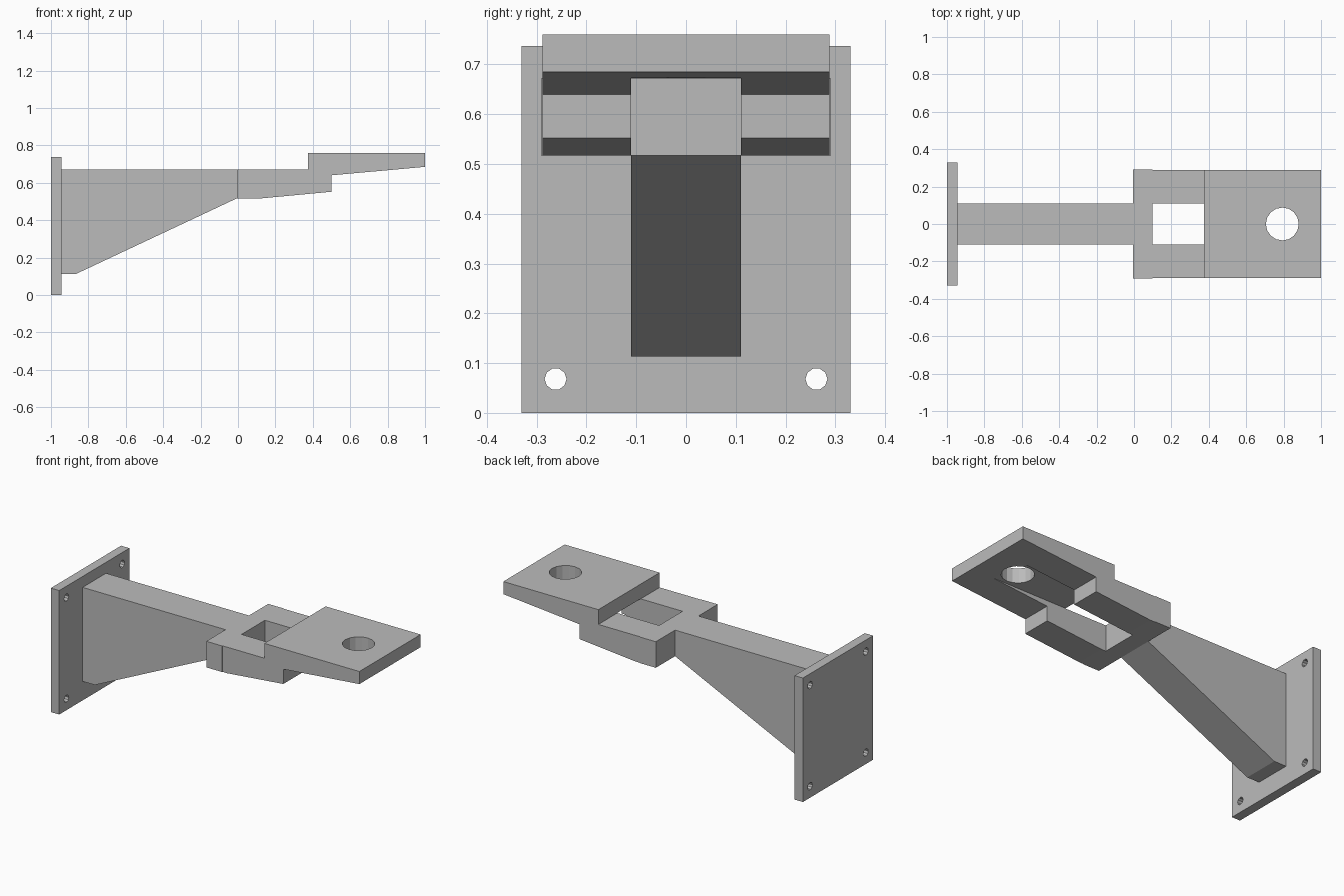
import bpy
import bmesh
from mathutils import Matrix

default = bpy.data.objects.get("Cube")
if default:
    bpy.data.objects.remove(default, do_unlink=True)

steel = bpy.data.materials.new("grey_metal")
steel.use_nodes = True
grey = (0.5, 0.5, 0.5, 1)
steel.diffuse_color = grey
steel.node_tree.nodes["Principled BSDF"].inputs["Base Color"].default_value = grey


def finish(name, bm):
    bmesh.ops.recalc_face_normals(bm, faces=bm.faces[:])
    mesh = bpy.data.meshes.new(name)
    bm.to_mesh(mesh)
    bm.free()
    mesh.materials.append(steel)
    obj = bpy.data.objects.new(name, mesh)
    bpy.context.collection.objects.link(obj)
    return obj


def extrude_profile(name, points, half_width):
    """Side profile in x and z, extruded evenly along y."""
    bm = bmesh.new()
    face = bm.faces.new([bm.verts.new((x, -half_width, z)) for x, z in points])
    result = bmesh.ops.extrude_face_region(bm, geom=[face])
    verts = [v for v in result["geom"] if isinstance(v, bmesh.types.BMVert)]
    bmesh.ops.translate(bm, vec=(0, 2 * half_width, 0), verts=verts)
    return finish(name, bm)


def box(name, x0, x1, half_width, z0, z1):
    return extrude_profile(name, [(x0, z0), (x1, z0), (x1, z1), (x0, z1)], half_width)


def cylinder(name, centre, radius, depth, sides, axis):
    bm = bmesh.new()
    matrix = Matrix.Translation(centre)
    if axis == "X":
        matrix = matrix @ Matrix.Rotation(1.5707963, 4, "Y")
    bmesh.ops.create_cone(bm, cap_ends=True, segments=sides, radius1=radius,
                          radius2=radius, depth=depth, matrix=matrix)
    return finish(name, bm)


def cut(target, cutter):
    cutter.hide_render = True
    mod = target.modifiers.new("cut", "BOOLEAN")
    mod.operation = "DIFFERENCE"
    mod.solver = "EXACT"
    mod.object = cutter
    bpy.context.view_layer.objects.active = target
    bpy.ops.object.modifier_apply(modifier=mod.name)
    bpy.data.objects.remove(cutter, do_unlink=True)


# Wall plate with a bolt hole near each corner
plate = box("wall_plate", -1, -0.945, 0.33, 0, 0.737)
for y in (-0.262, 0.262):
    for z in (0.068, 0.669):
        cut(plate, cylinder("bolt_cutter", (-0.97, y, z), 0.022, 0.2, 10, "X"))

# Tapered support arm
extrude_profile("support_arm", [(-0.945, 0.113), (-0.865, 0.113), (-0.005, 0.517),
                                (-0.005, 0.672), (-0.945, 0.672)], 0.11)

# Collar joining the arm to the fork
box("collar", -0.005, 0.1, 0.291, 0.517, 0.672)

# Stepped fork and raised end pad
fork = extrude_profile("fork_pad", [(0.1, 0.517), (0.13, 0.517), (0.5, 0.552),
                                    (0.5, 0.64), (1, 0.685), (1, 0.76),
                                    (0.375, 0.76), (0.375, 0.672), (0.1, 0.672)], 0.288)
# Slot between the prongs, running shallowly under the pad
cut(fork, box("slot_cutter", 0.05, 0.95, 0.11, 0.4, 0.673))
# Round hole through the pad
cut(fork, cylinder("pad_hole_cutter", (0.793, 0, 0.72), 0.088, 0.4, 16, "Z"))
